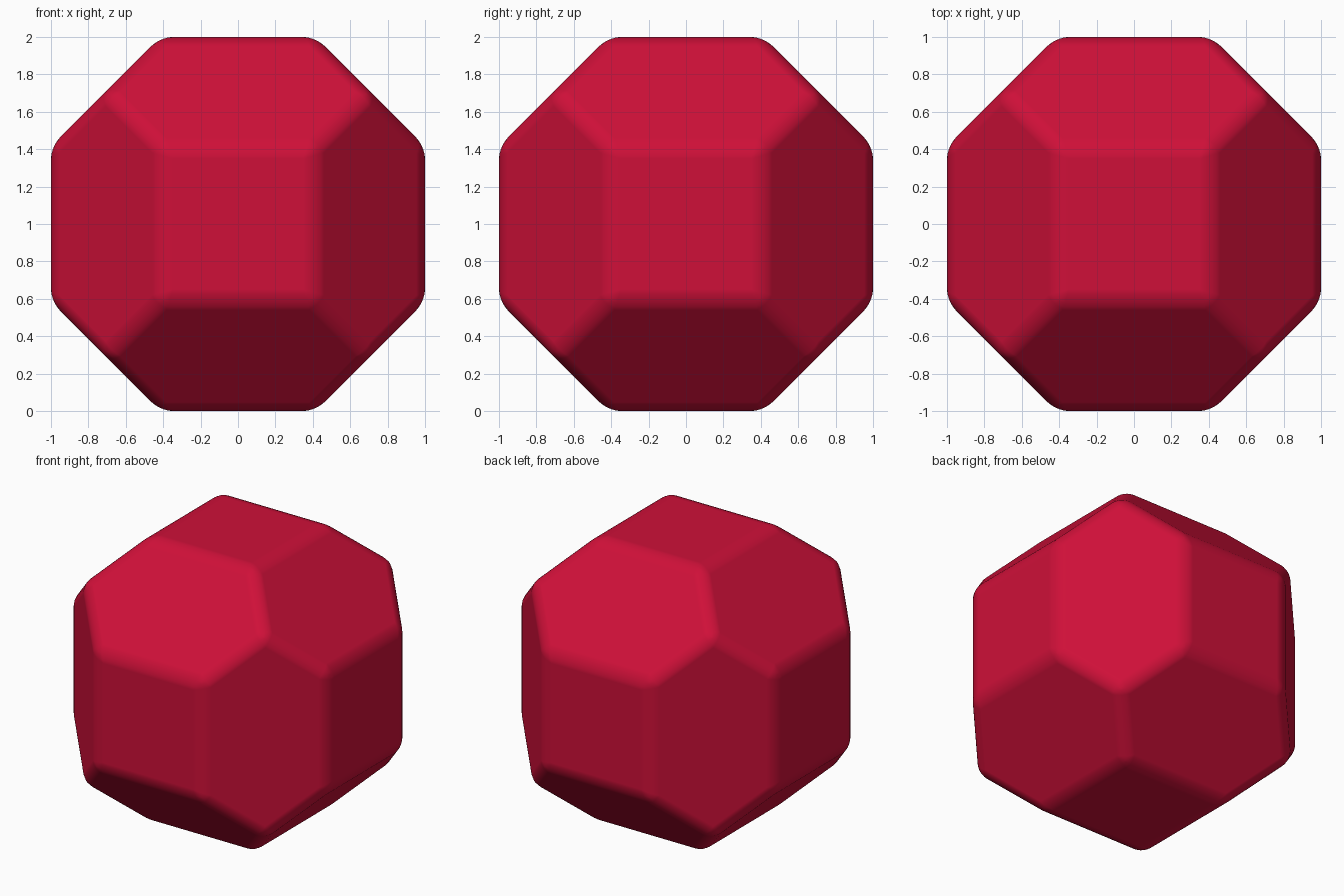
import bpy, bmesh, math
from itertools import permutations, product

if "Cube" in bpy.data.objects:
    bpy.data.objects.remove(bpy.data.objects["Cube"])

A = math.sqrt(2) - 1      # half side of the square faces
C = math.sqrt(2) / 2      # corner where three hexagons meet
ROUND = 0.065             # setback of the rounded edges

# Corner points of a cube with all twelve edges chamfered
points = {(x * C, y * C, z * C) for x, y, z in product((-1, 1), repeat=3)}
for base in set(permutations((1, A, A))):
    for s in product((-1, 1), repeat=3):
        points.add(tuple(b * k for b, k in zip(base, s)))

bm = bmesh.new()
for x, y, z in sorted(points):
    bm.verts.new((x, y, z + 1))
bmesh.ops.convex_hull(bm, input=bm.verts[:])

# Merge the hull triangles into 6 squares and 12 hexagons
bmesh.ops.dissolve_limit(bm, angle_limit=math.radians(3),
                         verts=bm.verts[:], edges=bm.edges[:])
bmesh.ops.recalc_face_normals(bm, faces=bm.faces[:])
for f in bm.faces:
    f.smooth = True

mesh = bpy.data.meshes.new("rounded_die")
bm.to_mesh(mesh)
bm.free()
body = bpy.data.objects.new("rounded_die", mesh)
bpy.context.collection.objects.link(body)

# Soft rounded edges with flat shaded facets
bev = body.modifiers.new("rounding", 'BEVEL')
bev.width = ROUND
bev.segments = 5
bev.limit_method = 'NONE'
bev.harden_normals = True

# Crimson material
mat = bpy.data.materials.new("crimson")
mat.diffuse_color = (0.62, 0.005, 0.04, 1)
mat.use_nodes = True
mat.node_tree.nodes["Principled BSDF"].inputs["Base Color"].default_value = mat.diffuse_color
mesh.materials.append(mat)
